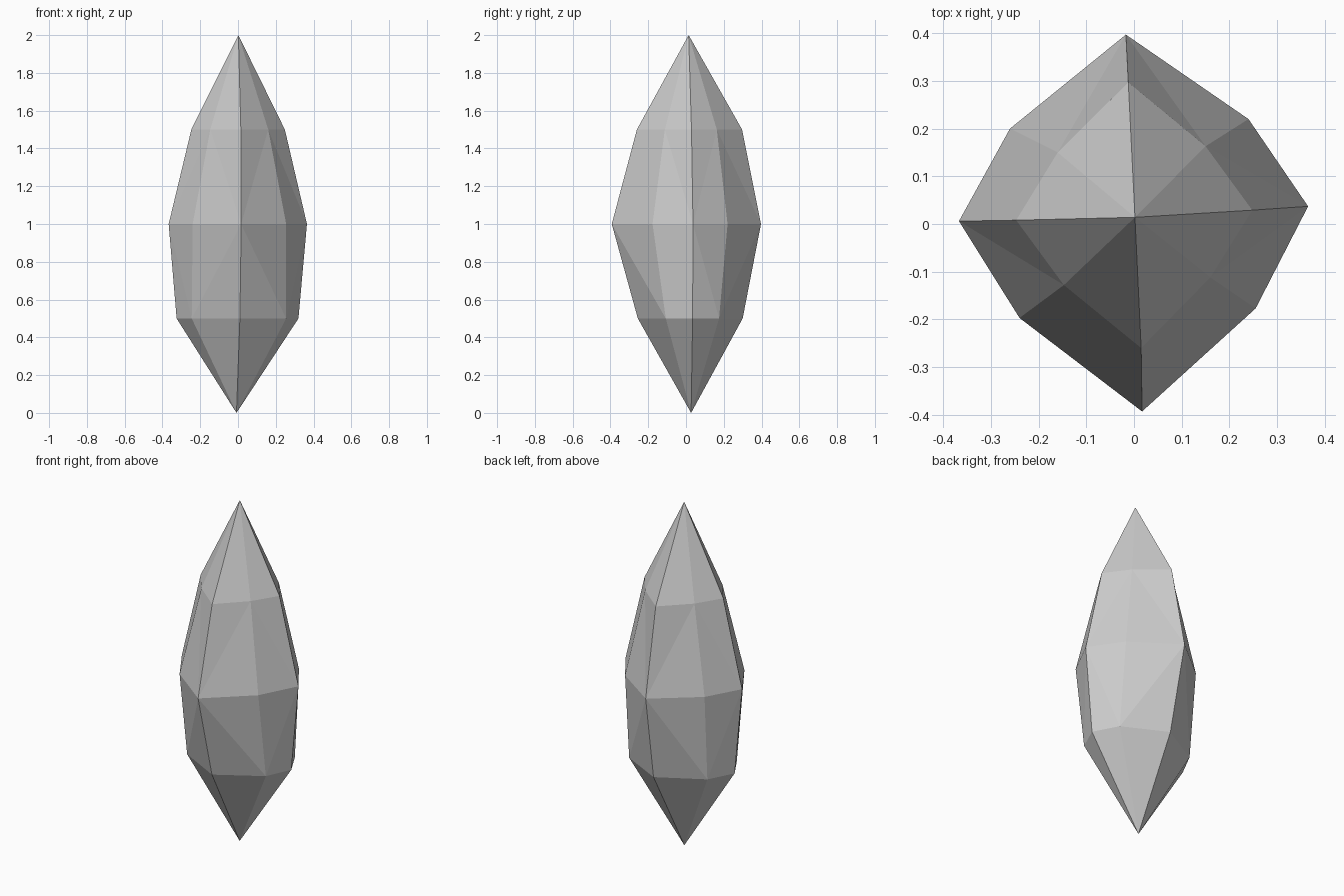
import bpy, bmesh

if "Cube" in bpy.data.objects:
    bpy.data.objects.remove(bpy.data.objects["Cube"])

# Eight-sided rings, counter-clockwise from +x; even entries are the sharp ridges
rings = [
    (0.5, [(.32, .035), (.245, .175), (0, .30), (-.25, .16),
           (-.325, .015), (-.245, -.12), (.01, -.255), (.255, -.107)]),
    (1.0, [(.365, .037), (.24, .22), (-.017, .397), (-.26, .20),
           (-.367, .006), (-.24, -.197), (.017, -.393), (.255, -.177)]),
    (1.5, [(.248, .029), (.15, .163), (-.012, .297), (-.16, .15),
           (-.247, .008), (-.147, -.128), (.015, -.26), (.16, -.112)]),
]

bm = bmesh.new()
bottom = bm.verts.new((-.008, .027, 0))
top = bm.verts.new((.002, .014, 2))
low, mid, high = [[bm.verts.new((x, y, z)) for x, y in pts] for z, pts in rings]

for i in range(8):
    j = (i + 1) % 8
    ridge, flat = (i, j) if i % 2 == 0 else (j, i)
    # Pointed ends
    bm.faces.new((bottom, low[j], low[i]))
    bm.faces.new((top, high[i], high[j]))
    # Side facets, split from the middle of each ridge
    for end in (low, high):
        bm.faces.new((mid[ridge], mid[flat], end[flat]))
        bm.faces.new((mid[ridge], end[flat], end[ridge]))

bmesh.ops.recalc_face_normals(bm, faces=bm.faces[:])
mesh = bpy.data.meshes.new("crystal")
bm.to_mesh(mesh)
bm.free()
bpy.context.collection.objects.link(bpy.data.objects.new("crystal", mesh))
